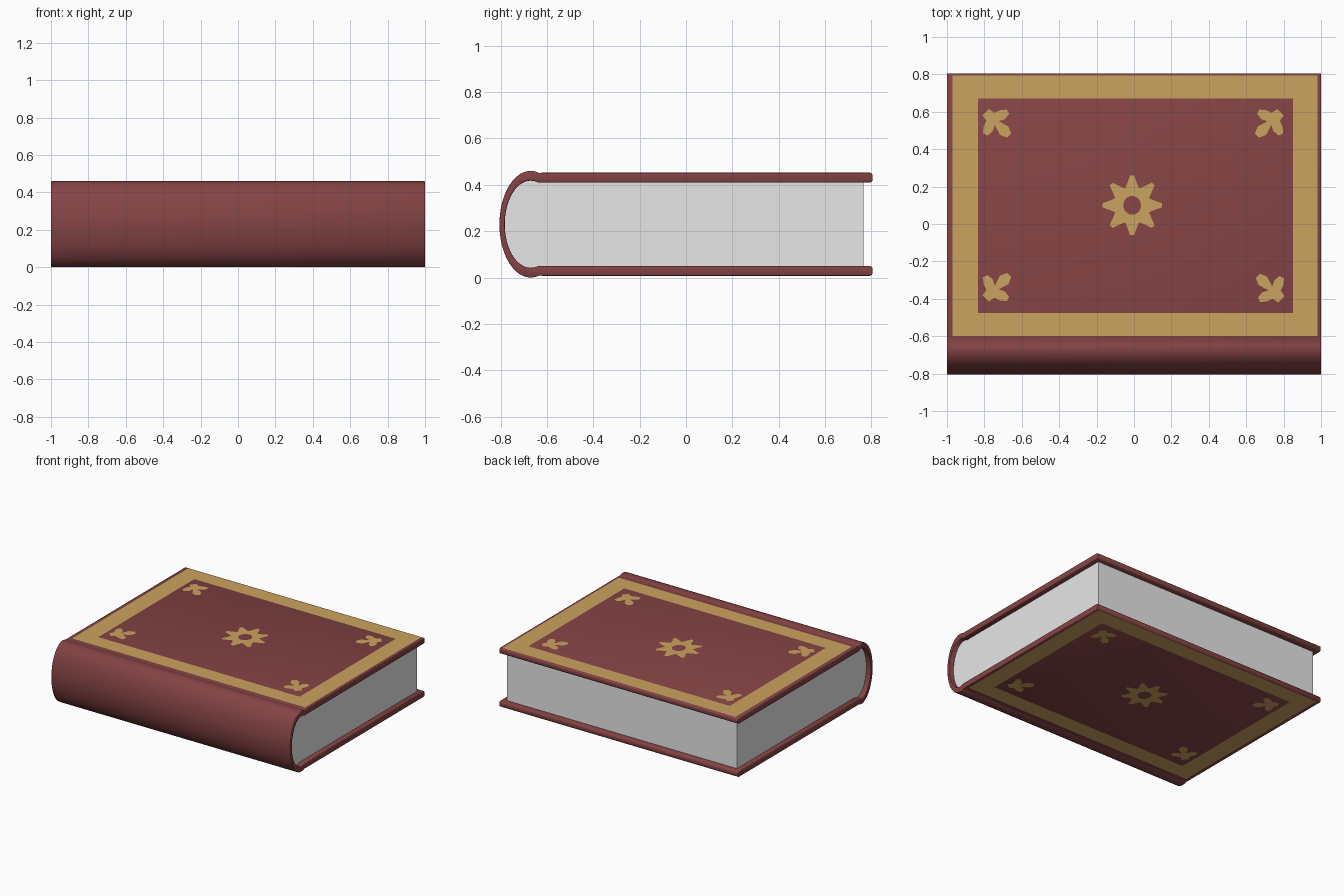
import bpy, bmesh, math

if "Cube" in bpy.data.objects:
    bpy.data.objects.remove(bpy.data.objects["Cube"])

MID = 0.23          # mid height of the book
TOP = 0.4525        # outer face of the cover


def material(name, rgb):
    m = bpy.data.materials.new(name)
    m.diffuse_color = (*rgb, 1)
    m.use_nodes = True
    m.node_tree.nodes["Principled BSDF"].inputs["Base Color"].default_value = m.diffuse_color
    return m


leather = material("maroon leather", (0.232, 0.056, 0.058))
gold = material("dull gold", (0.60, 0.37, 0.115))
paper = material("page grey", (0.8, 0.8, 0.8))


def add_object(name, bm, mat):
    me = bpy.data.meshes.new(name)
    bm.to_mesh(me)
    bm.free()
    me.materials.append(mat)
    ob = bpy.data.objects.new(name, me)
    bpy.context.collection.objects.link(ob)
    return ob


def smooth(ob, deg):
    bpy.ops.object.select_all(action='DESELECT')
    ob.select_set(True)
    bpy.context.view_layer.objects.active = ob
    bpy.ops.object.shade_smooth_by_angle(angle=math.radians(deg))


def extrude_profile(name, pts, half, mat, bevel=0):
    """Extrude a (y, z) outline along x from -half to half."""
    bm = bmesh.new()
    face = bm.faces.new([bm.verts.new((-half, y, z)) for y, z in pts])
    ext = bmesh.ops.extrude_face_region(bm, geom=[face])["geom"]
    bmesh.ops.translate(bm, vec=(2 * half, 0, 0),
                        verts=[v for v in ext if isinstance(v, bmesh.types.BMVert)])
    bmesh.ops.recalc_face_normals(bm, faces=bm.faces)
    if bevel:
        rim = [e for e in bm.edges if abs(e.verts[0].co.x - e.verts[1].co.x) < 1e-5]
        bmesh.ops.bevel(bm, geom=rim, offset=bevel, segments=2, profile=0.5,
                        affect='EDGES')
    return add_object(name, bm, mat)


def spine_arc(a, b, start, n=36):
    """Half ellipse bulging to -y, from the top round to the bottom."""
    out = []
    for i in range(n + 1):
        t = math.radians(start + (360 - 2 * start) * i / n)
        out.append((-0.67 + a * math.cos(t), MID + b * math.sin(t)))
    return out


def flip(pts):
    return [(y, 2 * MID - z) for y, z in reversed(pts)]


# cover: two boards and a rounded spine in one wrap-round section
edge = [(0.793, 0.41), (0.801, 0.413), (0.805, 0.42), (0.805, 0.442),
        (0.801, 0.449), (0.793, TOP), (-0.62, TOP)]
outer = edge + spine_arc(0.135, 0.23, 74) + flip(edge)
inner = spine_arc(0.112, 0.188, 73.2)
cover = extrude_profile("cover", outer + inner[::-1], 1.0, leather, 0.004)
smooth(cover, 50)

# page block, rounded into the spine
pages = extrude_profile(
    "pages", [(0.765, 0.412)] + spine_arc(0.113, 0.189, 73.2) + [(0.765, 0.048)],
    0.962, paper)
smooth(pages, 30)


# gilding: thin plates on both boards
def gild(name, polys):
    for side, z in (("front", TOP + 0.0015), ("back", 2 * MID - TOP - 0.0015)):
        bm = bmesh.new()
        for poly in polys:
            area = sum(p[0] * q[1] - q[0] * p[1]
                       for p, q in zip(poly, poly[1:] + poly[:1]))
            if (area > 0) != (side == "front"):
                poly = poly[::-1]
            bm.faces.new([bm.verts.new((x, y, z)) for x, y in poly])
        bmesh.ops.remove_doubles(bm, verts=bm.verts, dist=1e-5)
        add_object(f"{side}_{name}", bm, gold)


def ring(out, inn):
    n = len(out)
    return [[out[i], out[(i + 1) % n], inn[(i + 1) % n], inn[i]] for i in range(n)]


def rect(x0, x1, y0, y1):
    return [(x0, y0), (x1, y0), (x1, y1), (x0, y1)]


# border frame
gild("border", ring(rect(-0.97, 0.98, -0.598, 0.793),
                    rect(-0.835, 0.85, -0.477, 0.67)))

# eight-pointed centre rosette with a hole
star, hole = [], []
for k in range(8):
    for d, r in ((-22.5, 0.098), (-11, 0.125), (-4, 0.16), (4, 0.16), (11, 0.125)):
        t = math.radians(45 * k + d)
        star.append((-0.01 + r * math.cos(t), 0.10 + r * math.sin(t)))
        hole.append((-0.01 + 0.047 * math.cos(t), 0.10 + 0.05 * math.sin(t)))
gild("rosette", ring(star, hole))

# three-petal corner ornaments, pointing at the centre
half = [(0.102, 0.016), (0.065, 0.032), (0.008, 0.014), (0.024, 0.045),
        (0.02, 0.082), (-0.005, 0.09), (-0.028, 0.062), (-0.04, 0.03),
        (-0.075, 0.024)]
leaf = half + [(u, -v) for u, v in reversed(half)]
corners = []
for cx, cy in ((-0.74, 0.545), (0.73, 0.545), (-0.74, -0.345), (0.735, -0.35)):
    sx, sy = (-1 if cx > 0 else 1), (-1 if cy > 0 else 1)
    s = math.sqrt(0.5)
    corners.append([(cx + sx * s * (u + v), cy + sy * s * (u - v)) for u, v in leaf])
gild("corner_leaves", corners)
